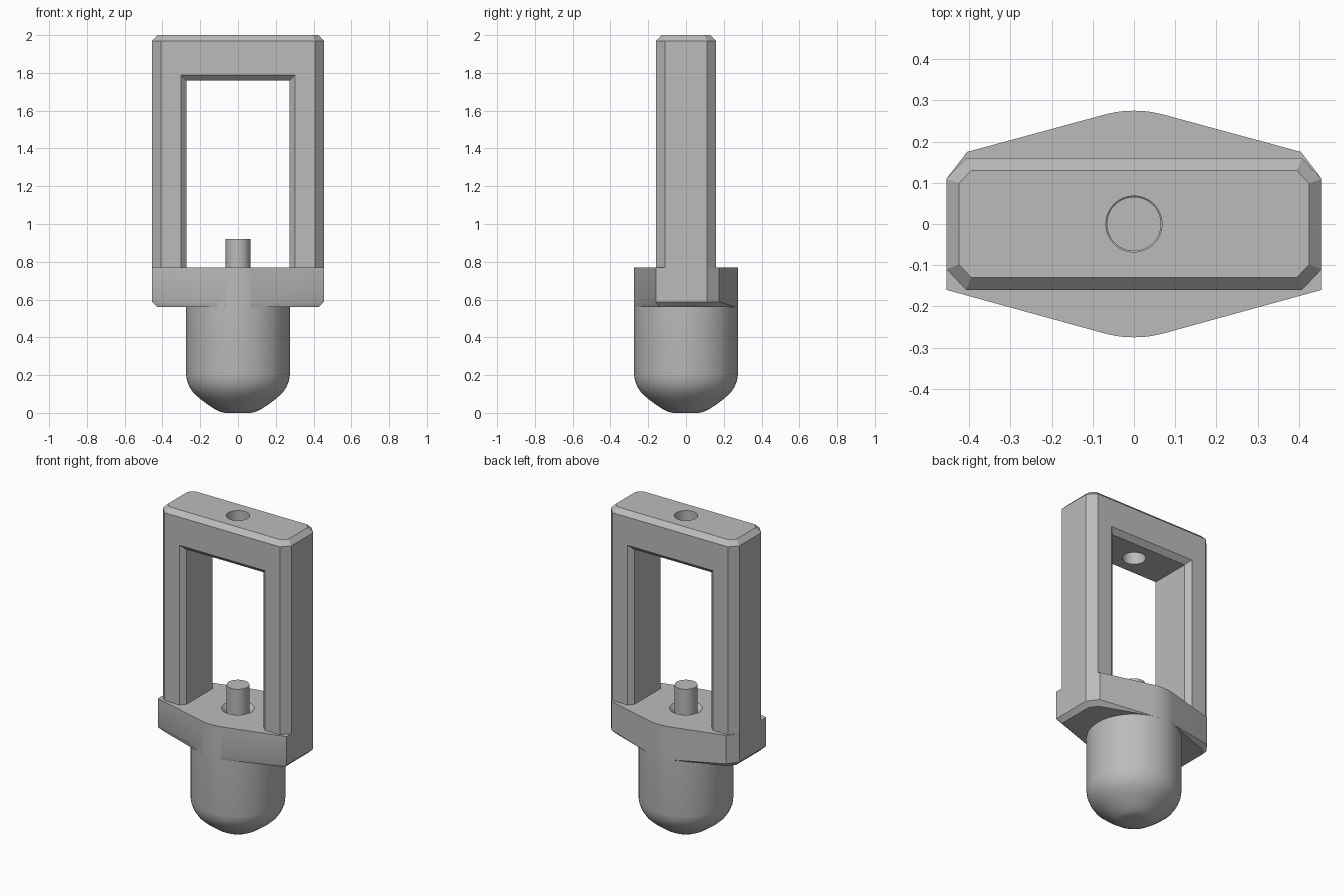
import bpy, bmesh
from math import sin, cos, radians, pi

cube = bpy.data.objects.get("Cube")
if cube:
    bpy.data.objects.remove(cube, do_unlink=True)

grey = bpy.data.materials.new("plain_grey")
grey.use_nodes = True
GREY = (0.5, 0.5, 0.5, 1)
grey.diffuse_color = GREY
grey.node_tree.nodes["Principled BSDF"].inputs["Base Color"].default_value = GREY


def finish(name, bm):
    bmesh.ops.recalc_face_normals(bm, faces=bm.faces)
    mesh = bpy.data.meshes.new(name)
    bm.to_mesh(mesh)
    bm.free()
    mesh.materials.append(grey)
    obj = bpy.data.objects.new(name, mesh)
    bpy.context.collection.objects.link(obj)
    return obj


def loft(bm, rings):
    """Skin a stack of equal-length closed rings and cap both ends."""
    loops = [[bm.verts.new(p) for p in ring] for ring in rings]
    for a, b in zip(loops, loops[1:]):
        for i in range(len(a)):
            j = (i + 1) % len(a)
            bm.faces.new((a[i], a[j], b[j], b[i]))
    bm.faces.new(loops[0])
    bm.faces.new(loops[-1])


def prism(outline, z0, z1, end, chamfer):
    """Extrude an outline upward and chamfer the rim at height `end`."""
    bm = bmesh.new()
    loft(bm, [[(x, y, z) for x, y in outline] for z in (z0, z1)])
    rim = [e for e in bm.edges if all(abs(v.co.z - end) < 1e-5 for v in e.verts)]
    bmesh.ops.bevel(bm, geom=rim, offset=chamfer, segments=1, affect='EDGES')
    return bm


def turned(name, profile, sides=64):
    """Solid of revolution about z from (radius, height) pairs."""
    bm = bmesh.new()
    loft(bm, [[(r * cos(2 * pi * i / sides), r * sin(2 * pi * i / sides), z)
               for i in range(sides)] for r, z in profile])
    return finish(name, bm)


def cut(obj, cutter):
    mod = obj.modifiers.new("cut", 'BOOLEAN')
    mod.operation = 'DIFFERENCE'
    mod.solver = 'EXACT'
    mod.object = cutter
    bpy.context.view_layer.objects.active = obj
    bpy.ops.object.modifier_apply(modifier=mod.name)
    bpy.data.objects.remove(cutter, do_unlink=True)


def smooth(obj):
    bpy.ops.object.select_all(action='DESELECT')
    obj.select_set(True)
    bpy.context.view_layer.objects.active = obj
    bpy.ops.object.shade_smooth_by_angle(angle=radians(30))


W, D, R, DECK = 0.455, 0.16, 0.275, 0.77

# Upright frame: chamfered block with a flared window and a hole in the top beam
half = [(W, -0.11), (W, 0.11), (0.408, D)]
outline = half + [(-x, y) for x, y in reversed(half)] + [(-0.408, -D), (0.408, -D)]
frame = finish("frame", prism(outline, DECK, 2.0, 2.0, 0.03))

bm = bmesh.new()
rings = []
for y, flare in ((-0.2, 0.07), (-0.13, 0), (0.13, 0), (0.2, 0.07)):
    x, top = 0.273 + flare, 1.76 + flare
    rings.append([(-x, y, 0.6), (x, y, 0.6), (x, y, top), (-x, y, top)])
loft(bm, rings)
cut(frame, finish("window_cutter", bm))
cut(frame, turned("hole_cutter", [(0.068, 1.6), (0.068, 2.1)]))

# Flange: tapered plate tangent to the round body, only its back corners clipped
arc = [(R * sin(radians(a)), R * cos(radians(a)))
       for a in (15.3 - 30.6 * i / 8 for i in range(9))]
outline = ([(W, -D), (W, 0.11), (0.405, 0.175)] + arc
           + [(-0.405, 0.175), (-W, 0.11), (-W, -D)]
           + [(x, -y) for x, y in reversed(arc)])
flange = finish("flange", prism(outline, 0.56, DECK, 0.56, 0.028))
cut(flange, turned("countersink_cutter", [(0.065, 0.74), (0.105, 0.78)]))

# Round body with a domed, slightly pointed end
body = turned("body", [(0.07, 0), (0.1, 0.008), (0.13, 0.024), (0.165, 0.048),
                       (0.2, 0.074), (0.235, 0.105), (0.257, 0.138),
                       (0.27, 0.17), (R, 0.205), (R, 0.7)])

# Centre pin
pin = turned("pin", [(0.066, 0.7), (0.066, 0.92)])

for part in (frame, flange, body, pin):
    smooth(part)
